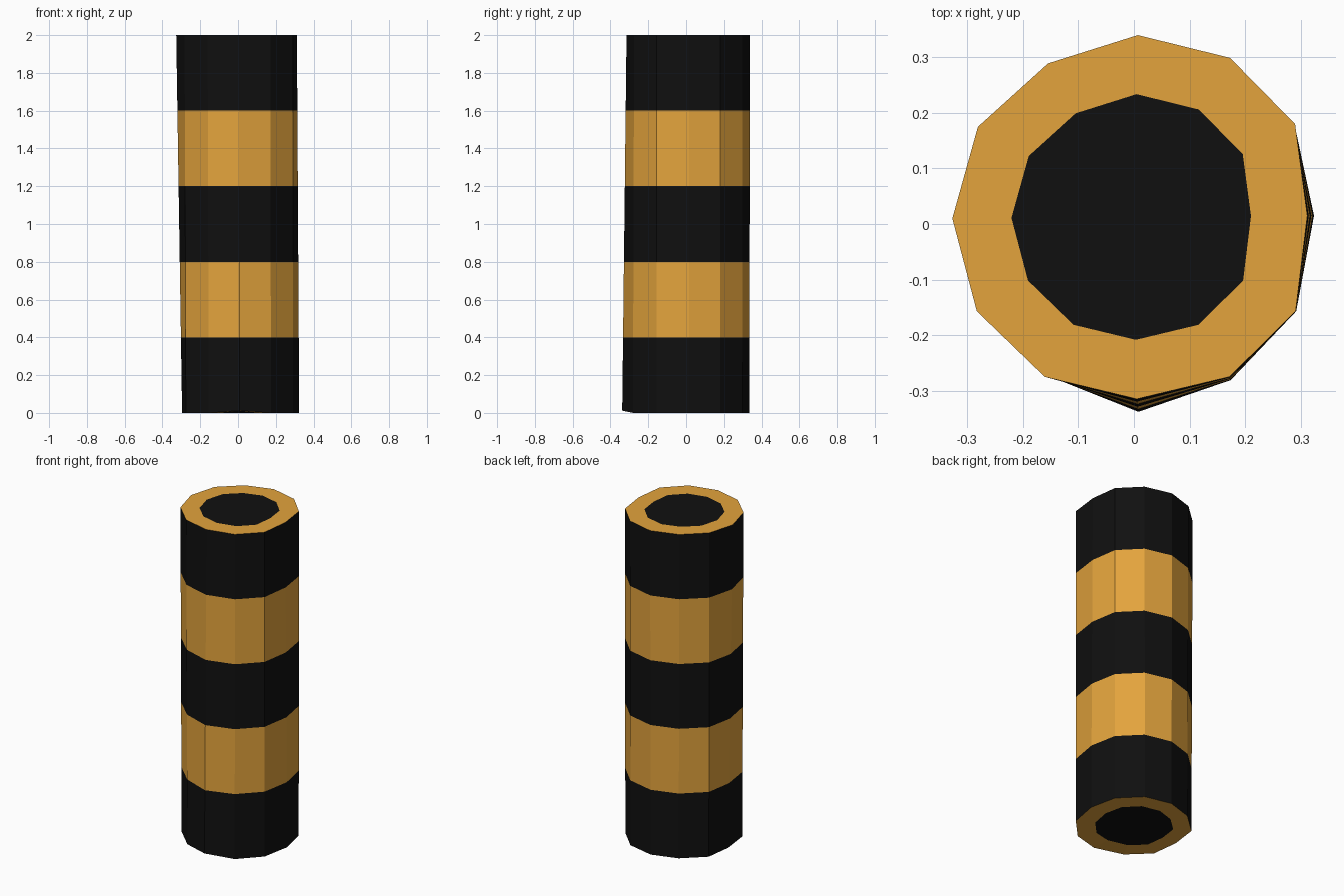
import bpy, bmesh

if "Cube" in bpy.data.objects:
    bpy.data.objects.remove(bpy.data.objects["Cube"])

def material(name, rgb):
    m = bpy.data.materials.new(name)
    m.diffuse_color = (*rgb, 1)
    m.use_nodes = True
    m.node_tree.nodes["Principled BSDF"].inputs["Base Color"].default_value = m.diffuse_color
    return m

black = material("black", (0.005, 0.005, 0.005))
amber = material("amber", (0.77, 0.37, 0.046))

# Slightly irregular twelve-sided outlines, clockwise from the back
top = [(.007, .34), (.173, .299), (.29, .18), (.312, .015), (.291, -.157), (.172, -.275),
       (.005, -.315), (-.161, -.275), (-.283, -.157), (-.327, .01), (-.281, .175), (-.155, .289)]
bottom = [(.007, .335), (.171, .298), (.289, .179), (.324, .015), (.292, -.157), (.174, -.281),
          (.008, -.338), (-.155, -.272), (-.276, -.155), (-.296, .01), (-.275, .172), (-.15, .286)]
N, BANDS, CENTRE_Y, INNER = 12, 5, 0.013, 0.675

bm = bmesh.new()

def add_ring(t, scale=1.0):
    verts = []
    for i, ((bx, by), (tx, ty)) in enumerate(zip(bottom, top)):
        x, y = bx + (tx - bx) * t, by + (ty - by) * t
        z = 2 * t + (0.012 if t == 0 and i == 6 else 0)  # lifted front corner
        verts.append(bm.verts.new((x * scale, CENTRE_Y + (y - CENTRE_Y) * scale, z)))
    return verts

def bridge(a, b, mat):
    for i in range(N):
        j = (i + 1) % N
        bm.faces.new((a[i], a[j], b[j], b[i])).material_index = mat

# Striped side bands, black first
rings = [add_ring(k / BANDS) for k in range(BANDS + 1)]
for k in range(BANDS):
    bridge(rings[k], rings[k + 1], k % 2)

# Amber rims with flat black centres on both ends
for ring, t in ((rings[0], 0), (rings[-1], 1)):
    inner = add_ring(t, INNER)
    bridge(ring, inner, 1)
    bm.faces.new(inner).material_index = 0

bmesh.ops.recalc_face_normals(bm, faces=bm.faces)
mesh = bpy.data.meshes.new("striped_post")
bm.to_mesh(mesh)
bm.free()
mesh.materials.append(black)
mesh.materials.append(amber)
bpy.context.collection.objects.link(bpy.data.objects.new("striped_post", mesh))
